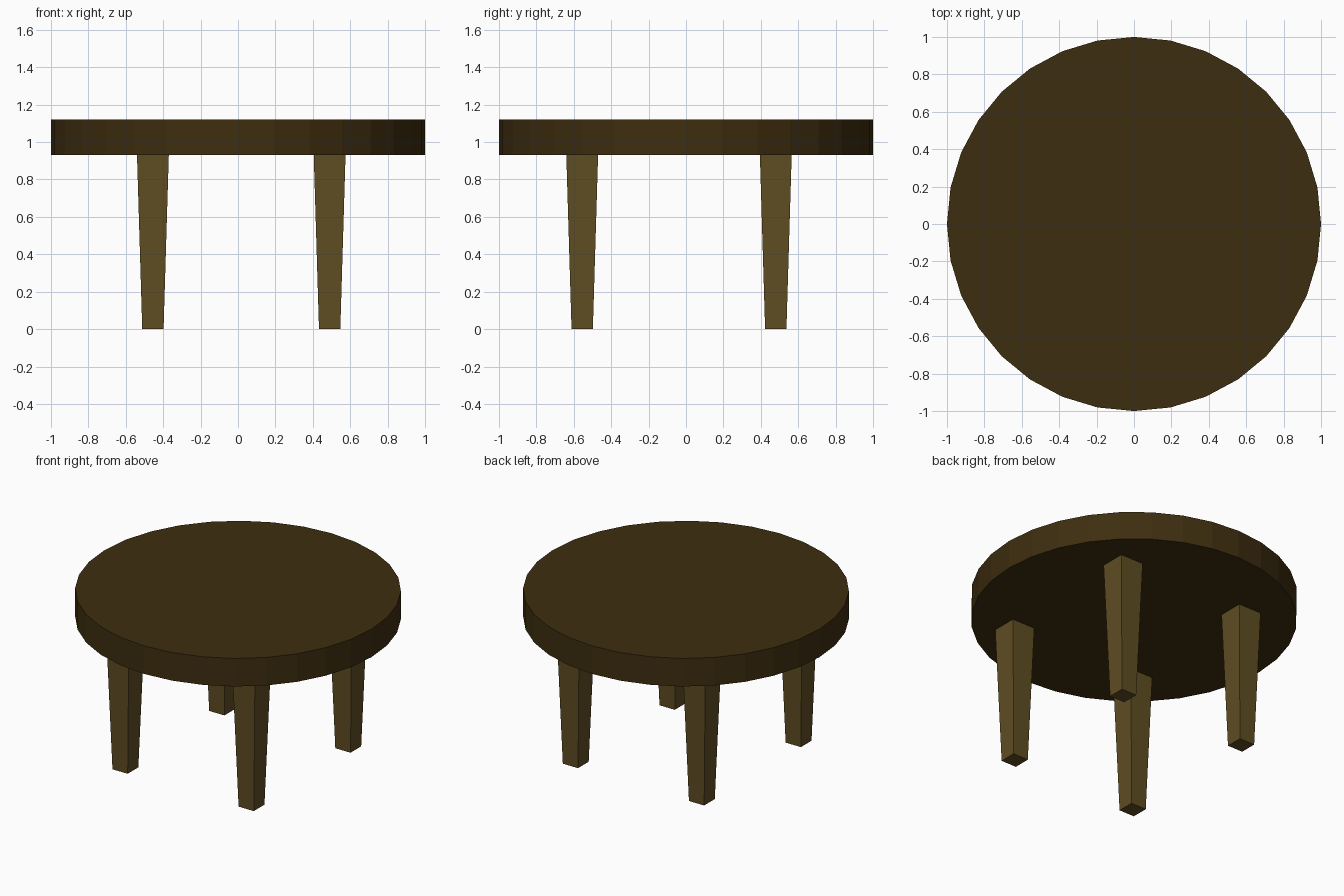
import bpy, bmesh
from mathutils import Matrix

if "Cube" in bpy.data.objects:
    bpy.data.objects.remove(bpy.data.objects["Cube"])


def material(name, rgb):
    m = bpy.data.materials.new(name)
    m.diffuse_color = (*rgb, 1)
    m.use_nodes = True
    m.node_tree.nodes["Principled BSDF"].inputs["Base Color"].default_value = m.diffuse_color
    return m


dark_wood = material("dark wood", (0.048, 0.027, 0.005))
light_wood = material("light wood", (0.115, 0.075, 0.017))


def tapered(name, mat, sides, r_bottom, r_top, z0, z1, x=0, y=0, turn=0):
    """Flat-shaded prism whose radius changes from bottom to top."""
    bm = bmesh.new()
    place = Matrix.Translation((x, y, (z0 + z1) / 2)) @ Matrix.Rotation(turn, 4, 'Z')
    bmesh.ops.create_cone(bm, cap_ends=True, segments=sides, radius1=r_bottom,
                          radius2=r_top, depth=z1 - z0, matrix=place)
    mesh = bpy.data.meshes.new(name)
    bm.to_mesh(mesh)
    bm.free()
    mesh.materials.append(mat)
    ob = bpy.data.objects.new(name, mesh)
    bpy.context.collection.objects.link(ob)
    return ob


# Round top
tapered("table_top", dark_wood, 32, 1, 1, 0.93, 1.12)

# Four square legs, narrowing toward the floor
ROOT2 = 2 ** 0.5
for side, x in (("left", -0.455), ("right", 0.49)):
    for end, y in (("front", -0.555), ("back", 0.48)):
        tapered(f"{end}_{side}_leg", light_wood, 4, 0.057 * ROOT2, 0.085 * ROOT2,
                0, 0.93, x, y, 0.7853982)
